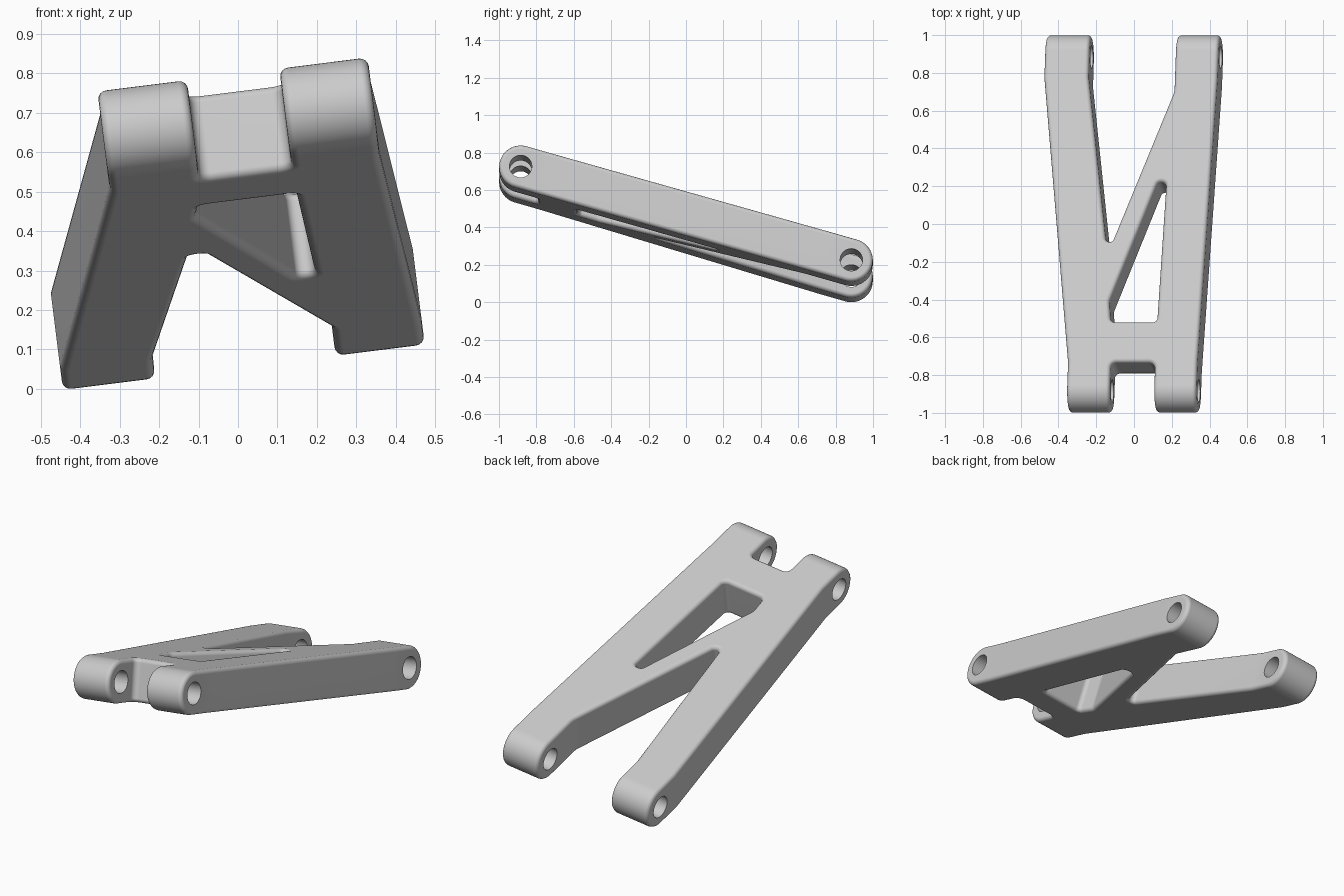
import bpy
import bmesh
import math
from mathutils import Vector

cube = bpy.data.objects.get("Cube")
if cube:
    bpy.data.objects.remove(cube, do_unlink=True)

R = 0.115        # half thickness, also the radius of the rounded ends
END = 0.92       # distance of each pivot axis from the middle
BORE = 0.06      # pivot hole radius


def fillet(points, steps=6):
    """Round the corners of a closed outline given as (x, y, radius)."""
    out = []
    for i, (x, y, r) in enumerate(points):
        p = Vector((x, y))
        if r == 0:
            out.append(p)
            continue
        a = (Vector(points[i - 1][:2]) - p).normalized()
        b = (Vector(points[(i + 1) % len(points)][:2]) - p).normalized()
        half = math.acos(max(-1, min(1, a.dot(b)))) / 2
        centre = p + (a + b).normalized() * (r / math.sin(half))
        start = p + a * (r / math.tan(half)) - centre
        stop = p + b * (r / math.tan(half)) - centre
        a0 = math.atan2(start.y, start.x)
        turn = math.atan2(stop.y, stop.x) - a0
        turn = (turn + math.pi) % (2 * math.pi) - math.pi
        for k in range(steps + 1):
            t = a0 + turn * k / steps
            out.append(centre + Vector((math.cos(t), math.sin(t))) * r)
    return out


def prism(name, outline, half_length, along):
    """Extrude a closed outline both ways along local x or z."""
    bm = bmesh.new()
    if along == 'X':
        verts = [bm.verts.new((-half_length, p[0], p[1])) for p in outline]
        step = Vector((2 * half_length, 0, 0))
    else:
        verts = [bm.verts.new((p[0], p[1], -half_length)) for p in outline]
        step = Vector((0, 0, 2 * half_length))
    face = bm.faces.new(verts)
    ext = bmesh.ops.extrude_face_region(bm, geom=[face], use_keep_orig=True)
    moved = [g for g in ext["geom"] if isinstance(g, bmesh.types.BMVert)]
    bmesh.ops.translate(bm, vec=step, verts=moved)
    bmesh.ops.recalc_face_normals(bm, faces=bm.faces[:])
    mesh = bpy.data.meshes.new(name)
    bm.to_mesh(mesh)
    bm.free()
    obj = bpy.data.objects.new(name, mesh)
    bpy.context.collection.objects.link(obj)
    return obj


def arc(cx, radius, a0, a1, n):
    angles = [math.radians(a0 + (a1 - a0) * k / n) for k in range(n + 1)]
    return [(cx + radius * math.cos(a), radius * math.sin(a)) for a in angles]


def apply(obj, kind, **settings):
    mod = obj.modifiers.new(kind.title(), kind)
    for key, value in settings.items():
        setattr(mod, key, value)
    bpy.ops.object.modifier_apply(modifier=mod.name)


def combine(obj, cutter, operation):
    cutter.hide_render = True
    apply(obj, 'BOOLEAN', object=cutter, operation=operation, solver='EXACT')
    bpy.data.objects.remove(cutter, do_unlink=True)


# Side profile: a bar with fully rounded ends
side = (arc(END, R, -90, 90, 24) + [(-0.2, R)]
        + arc(-END, R, 90, 270, 24) + [(-0.2, -R)])
arm = prism("suspension_arm", side, 0.7, 'X')
bpy.ops.object.select_all(action='DESELECT')
arm.select_set(True)
bpy.context.view_layer.objects.active = arm

# Plan outline: two long legs, the crotch between them and the front notch
plan = fillet([
    (-0.313, -1.2, 0), (-0.313, -0.79, 0), (-0.494, 0.78, 0), (-0.494, 1.2, 0),
    (-0.259, 1.2, 0), (-0.257, 0.78, 0),
    (-0.133, -0.127, 0.021), (-0.098, -0.127, 0.021),
    (0.203, 0.70, 0.12), (0.203, 1.2, 0), (0.431, 1.2, 0), (0.431, 0.78, 0),
    (0.378, -0.79, 0), (0.378, -1.2, 0),
    (0.152, -1.2, 0), (0.152, -0.795, 0.03),
    (-0.084, -0.795, 0.03), (-0.084, -1.2, 0)])
combine(arm, prism("plan_cutter", plan, 0.3, 'Z'), 'INTERSECT')

# Tapered window beside the diagonal brace
window = fillet([
    (-0.092, -0.57, 0.025), (-0.103, -0.46, 0.06), (0.133, 0.2, 0.024),
    (0.178, 0.2, 0.024), (0.155, -0.57, 0.025)])
combine(arm, prism("window_cutter", window, 0.3, 'Z'), 'DIFFERENCE')

# Soft rounded edges
apply(arm, 'BEVEL', width=0.022, segments=4, limit_method='ANGLE',
      angle_limit=math.radians(30), use_clamp_overlap=False, loop_slide=False)

# Pivot holes through both pairs of ends
for end in (-END, END):
    ring = arc(end, BORE, 0, 360, 32)[:-1]
    combine(arm, prism("bore_cutter", ring, 0.8, 'X'), 'DIFFERENCE')

# Smooth shading with crisp hole rims
bpy.ops.object.shade_smooth_by_angle(angle=math.radians(35))
apply(arm, 'WEIGHTED_NORMAL', keep_sharp=True)

# Plain light grey finish
grey = bpy.data.materials.new("light_grey")
grey.use_nodes = True
colour = (0.6, 0.6, 0.6, 1)
grey.diffuse_color = colour
grey.node_tree.nodes["Principled BSDF"].inputs["Base Color"].default_value = colour
arm.data.materials.clear()
arm.data.materials.append(grey)

# Tilt the arm and rest it on the ground
arm.rotation_euler = (math.radians(-16.1), math.radians(-7.15), 0)
bpy.context.view_layer.update()
arm.location.z = -min((arm.matrix_world @ v.co).z for v in arm.data.vertices)
